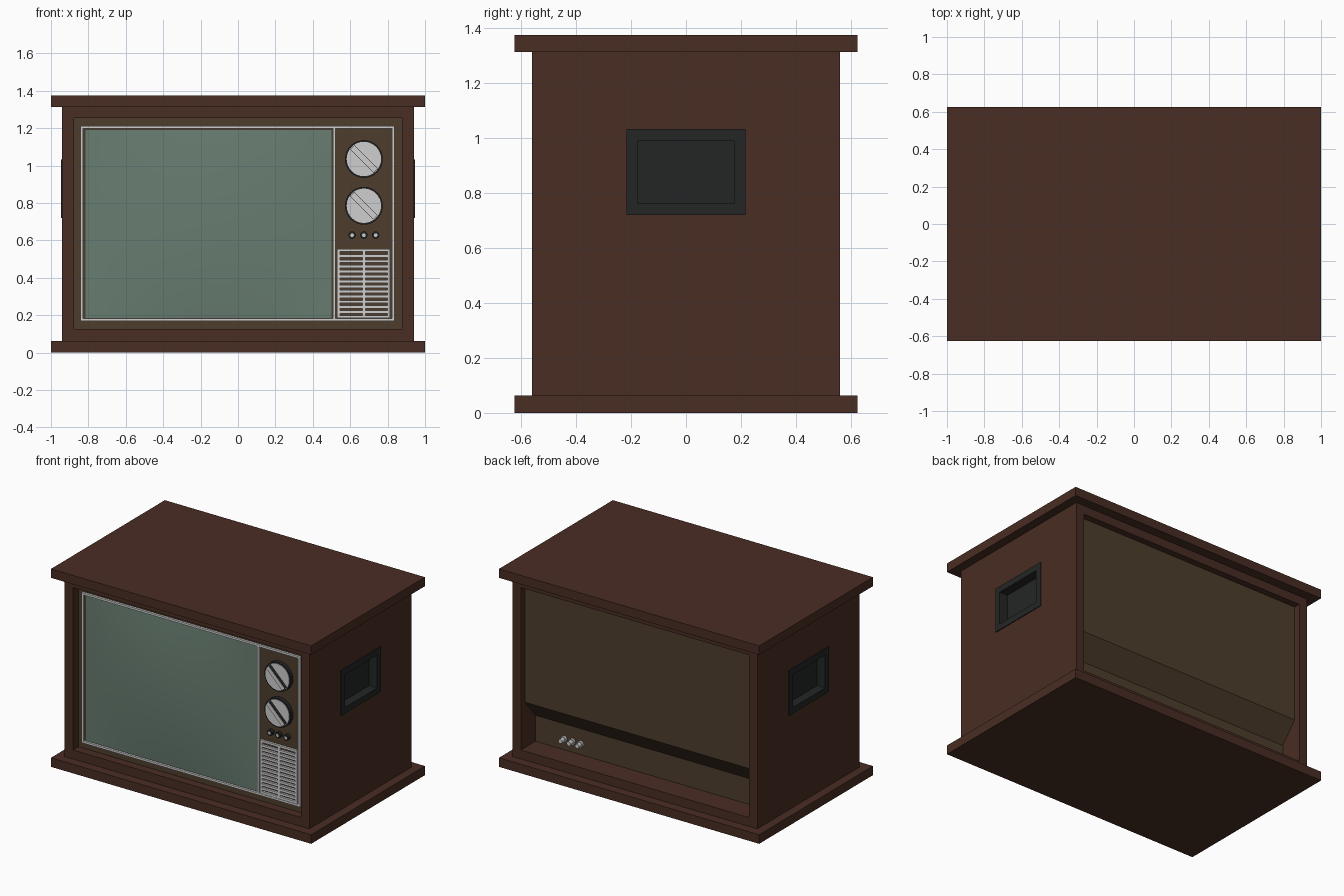
import bpy, bmesh, math
from mathutils import Matrix

if "Cube" in bpy.data.objects:
    bpy.data.objects.remove(bpy.data.objects["Cube"])


def material(name, rgb):
    m = bpy.data.materials.new(name)
    m.diffuse_color = (*rgb, 1)
    m.use_nodes = True
    m.node_tree.nodes["Principled BSDF"].inputs["Base Color"].default_value = m.diffuse_color
    return m


WOOD = material("dark_wood", (0.066, 0.026, 0.0170))
PANEL = material("olive_brown_panel", (0.076, 0.047, 0.025))
GLASS = material("green_grey_glass", (0.138, 0.205, 0.165))
SILVER = material("silver", (0.62, 0.62, 0.62))
BLACK = material("black_plastic", (0.0176, 0.0185, 0.0185))


def finish(name, bm, mat, smooth=False):
    bmesh.ops.recalc_face_normals(bm, faces=bm.faces)
    me = bpy.data.meshes.new(name)
    bm.to_mesh(me)
    bm.free()
    me.materials.append(mat)
    ob = bpy.data.objects.new(name, me)
    bpy.context.collection.objects.link(ob)
    if smooth:
        bpy.ops.object.select_all(action='DESELECT')
        ob.select_set(True)
        bpy.context.view_layer.objects.active = ob
        bpy.ops.object.shade_smooth_by_angle(angle=math.radians(40))
    return ob


def box(name, x, y, z, mat, spin=None):
    """Box from (min, max) ranges; spin turns it around y through its centre."""
    bm = bmesh.new()
    size = [r[1] - r[0] for r in (x, y, z)]
    mid = [(r[1] + r[0]) / 2 for r in (x, y, z)]
    rot = Matrix.Rotation(spin or 0, 4, 'Y')
    bmesh.ops.create_cube(bm, size=1, matrix=Matrix.Translation(mid) @ rot @ Matrix.Diagonal((*size, 1)))
    return finish(name, bm, mat)


def frame(name, axis, outer, inner, depth, mat):
    """Rectangular ring; outer/inner are (u0, u1, v0, v1), v is z, depth runs along axis."""
    bm = bmesh.new()
    loops = []
    for d in depth:
        for u0, u1, v0, v1 in (outer, inner):
            pts = [(u0, v0), (u1, v0), (u1, v1), (u0, v1)]
            loops.append([bm.verts.new((d, u, v) if axis == 'x' else (u, d, v)) for u, v in pts])
    o0, i0, o1, i1 = loops
    for a, b in ((o0, i0), (i0, i1), (i1, o1), (o1, o0)):
        for k in range(4):
            n = (k + 1) % 4
            bm.faces.new((a[k], a[n], b[n], b[k]))
    return finish(name, bm, mat)


def disc(name, x, z, r, y0, y1, mat, seg=32):
    bm = bmesh.new()
    mtx = Matrix.Translation((x, (y0 + y1) / 2, z)) @ Matrix.Rotation(math.pi / 2, 4, 'X')
    bmesh.ops.create_cone(bm, cap_ends=True, segments=seg, radius1=r, radius2=r,
                          depth=abs(y1 - y0), matrix=mtx)
    return finish(name, bm, mat, True)


# Cabinet: overhanging slabs, rails and side boards
box("base_slab", (-1, 1), (-0.625, 0.625), (0, 0.063), WOOD)
box("top_slab", (-1, 1), (-0.625, 0.625), (1.313, 1.375), WOOD)
box("bottom_rail", (-0.877, 0.877), (-0.56, 0.56), (0.063, 0.125), WOOD)
box("top_rail", (-0.877, 0.877), (-0.56, 0.56), (1.253, 1.313), WOOD)

GRIP, POCKET = (-0.217, 0.217, 0.72, 1.033), (-0.177, 0.177, 0.762, 0.99)
for side, s in (("left", -1), ("right", 1)):
    frame(side + "_board", 'x', (-0.56, 0.56, 0.063, 1.313), GRIP, (s * 0.877, s * 0.94), WOOD)
    # Recessed hand grips
    frame(side + "_grip_frame", 'x', GRIP, POCKET, (s * 0.879, s * 0.946), BLACK)
    box(side + "_grip_back", sorted((s * 0.878, s * 0.884)), (-0.2, 0.2), (0.74, 1.01), BLACK)

# Chassis: side profile with a stepped back, pulled across the cabinet
FRONT = -0.50
profile = [(FRONT, 0.125), (0.40, 0.125), (0.40, 0.305), (0.515, 0.44), (0.515, 1.253), (FRONT, 1.253)]
bm = bmesh.new()
face = bm.faces.new([bm.verts.new((-0.877, y, z)) for y, z in profile])
ext = bmesh.ops.extrude_face_region(bm, geom=[face])
bmesh.ops.translate(bm, vec=(1.754, 0, 0), verts=[v for v in ext["geom"] if isinstance(v, bmesh.types.BMVert)])
finish("chassis", bm, PANEL)

# Bulging picture glass
bm = bmesh.new()
bmesh.ops.create_grid(bm, x_segments=20, y_segments=16, size=1)
for v in bm.verts:
    u, w = v.co.x, v.co.y
    bulge = 0.028 * (1 - u * u) * (1 - w * w)
    v.co = (-0.158 + 0.657 * u, FRONT - 0.003 - bulge, 0.688 + 0.503 * w)
finish("picture_glass", bm, GLASS, True)

# Silver trim
frame("front_trim", 'y', (-0.842, 0.837, 0.168, 1.212), (-0.828, 0.823, 0.182, 1.198), (-0.515, FRONT), SILVER)
box("trim_divider", (0.508, 0.522), (-0.515, FRONT), (0.182, 1.198), SILVER)

# Speaker grille
frame("grille_frame", 'y', (0.53, 0.813, 0.184, 0.555), (0.546, 0.800, 0.199, 0.540), (-0.515, FRONT), SILVER)
box("grille_post", (0.666, 0.682), (-0.515, FRONT), (0.19, 0.55), SILVER)
SLITS = 13
pitch = (0.540 - 0.199) / (SLITS - 0.4)
for i in range(1, SLITS):
    z = 0.199 + i * pitch
    box("grille_slat_%d" % i, (0.54, 0.806), (-0.514, FRONT), (z - 0.6 * pitch, z - 0.02 * pitch), SILVER)

# Two large tuning dials with diagonal grips
for name, z in (("upper_dial", 1.035), ("lower_dial", 0.785)):
    x = 0.673
    disc(name, x, z, 0.101, FRONT, -0.527, BLACK)
    disc(name + "_face", x, z, 0.092, -0.526, -0.530, SILVER)
    box(name + "_grip", (x - 0.088, x + 0.088), (-0.55, -0.527), (z - 0.016, z + 0.016), BLACK, math.pi / 4)
    box(name + "_grip_cap", (x - 0.087, x + 0.087), (-0.553, -0.549), (z - 0.014, z + 0.014), SILVER, math.pi / 4)

# Small front knobs and rear sockets
for i in range(3):
    x = 0.61 + 0.063 * i
    disc("small_knob_%d" % i, x, 0.628, 0.02, FRONT, -0.525, BLACK, 16)
    disc("small_knob_cap_%d" % i, x, 0.628, 0.010, -0.524, -0.528, SILVER, 16)
    xr = 0.527 + 0.064 * i
    disc("rear_socket_%d" % i, xr, 0.2, 0.022, 0.40, 0.415, SILVER, 16)
    disc("rear_socket_tip_%d" % i, xr, 0.2, 0.015, 0.414, 0.445, SILVER, 16)
